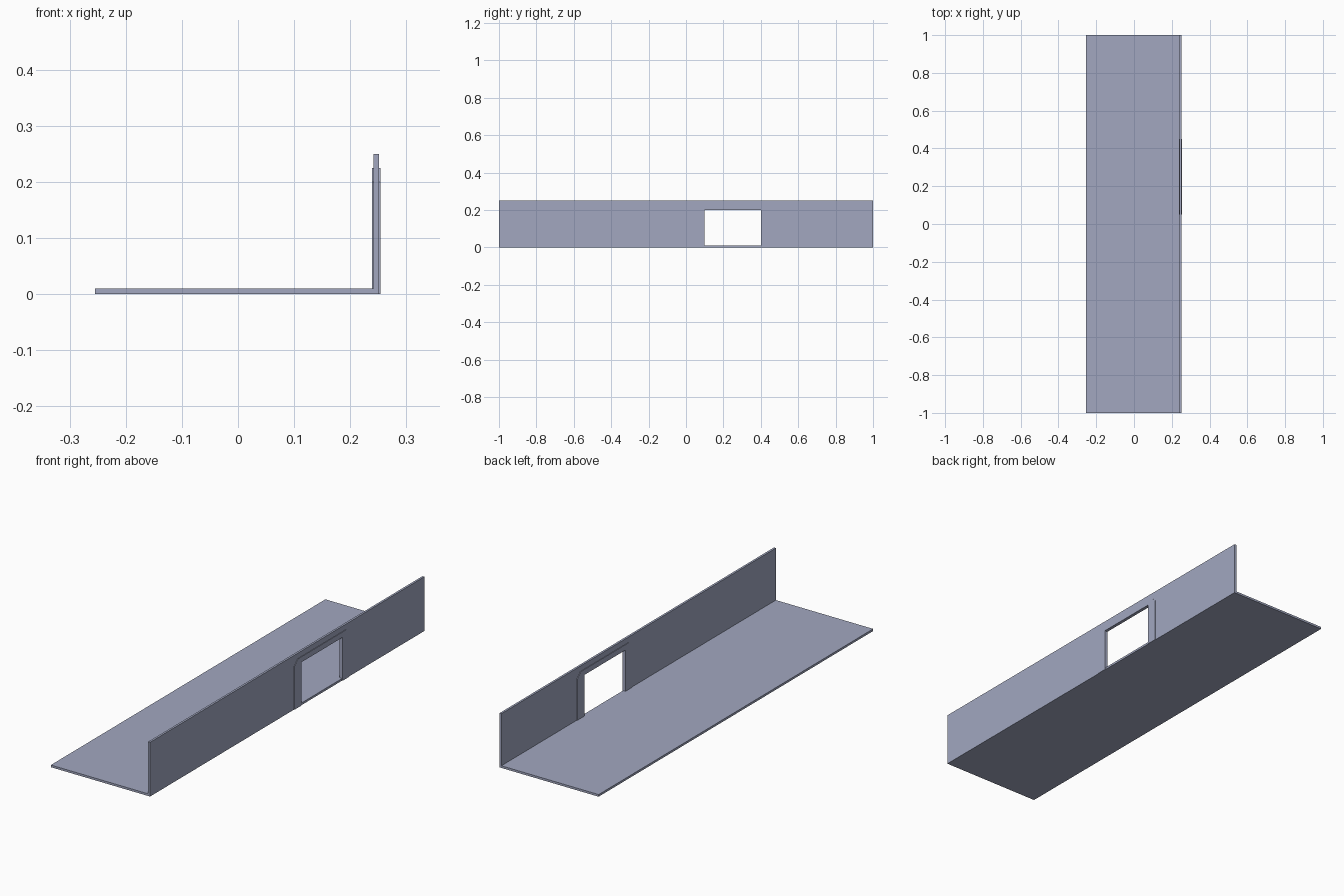
import bpy, bmesh

if "Cube" in bpy.data.objects:
    bpy.data.objects.remove(bpy.data.objects["Cube"])

mat = bpy.data.materials.new("grey_blue")
mat.diffuse_color = (0.36, 0.39, 0.53, 1)
mat.use_nodes = True
mat.node_tree.nodes["Principled BSDF"].inputs["Base Color"].default_value = mat.diffuse_color


def extrude_profile(name, points, x0, x1):
    """Extrude a (y, z) outline along x from x0 to x1."""
    bm = bmesh.new()
    face = bm.faces.new([bm.verts.new((x0, y, z)) for y, z in points])
    new = bmesh.ops.extrude_face_region(bm, geom=[face])["geom"]
    verts = [v for v in new if isinstance(v, bmesh.types.BMVert)]
    bmesh.ops.translate(bm, verts=verts, vec=(x1 - x0, 0, 0))
    bmesh.ops.recalc_face_normals(bm, faces=bm.faces)
    mesh = bpy.data.meshes.new(name)
    bm.to_mesh(mesh)
    bm.free()
    mesh.materials.append(mat)
    obj = bpy.data.objects.new(name, mesh)
    bpy.context.collection.objects.link(obj)
    return obj


FLOOR = 0.01           # floor thickness
Y0, Y1, TOP = 0.1, 0.4, 0.2   # doorway opening
TRIM, RISE, CUT = 0.05, 0.025, 0.025

# floor slab, ending at the wall's inner face
extrude_profile("floor", [(-1, 0), (1, 0), (1, FLOOR), (-1, FLOOR)], -0.2545, 0.2415)

# wall with the doorway notched out down to the floor level
extrude_profile("wall", [(-1, 0), (1, 0), (1, 0.25), (-1, 0.25)][:2] + [
    (1, 0.25), (-1, 0.25)], 0.2415, 0.2515)
wall = bpy.data.objects["wall"]
cutter = extrude_profile("doorway_cutter", [(Y0, FLOOR), (Y1, FLOOR), (Y1, TOP), (Y0, TOP)], 0.2, 0.3)
cutter.hide_render = True
cutter.hide_viewport = True
cut = wall.modifiers.new("doorway", 'BOOLEAN')
cut.object = cutter
cut.solver = 'EXACT'

# door trim standing proud of both wall faces, with clipped top corners
a, b, h = Y0 - TRIM, Y1 + TRIM, TOP + RISE
extrude_profile("door_trim", [
    (a, 0), (a, h - CUT), (a + CUT, h), (b - CUT, h), (b, h - CUT), (b, 0),
    (Y1, 0), (Y1, TOP), (Y0, TOP), (Y0, 0)], 0.239, 0.254)
